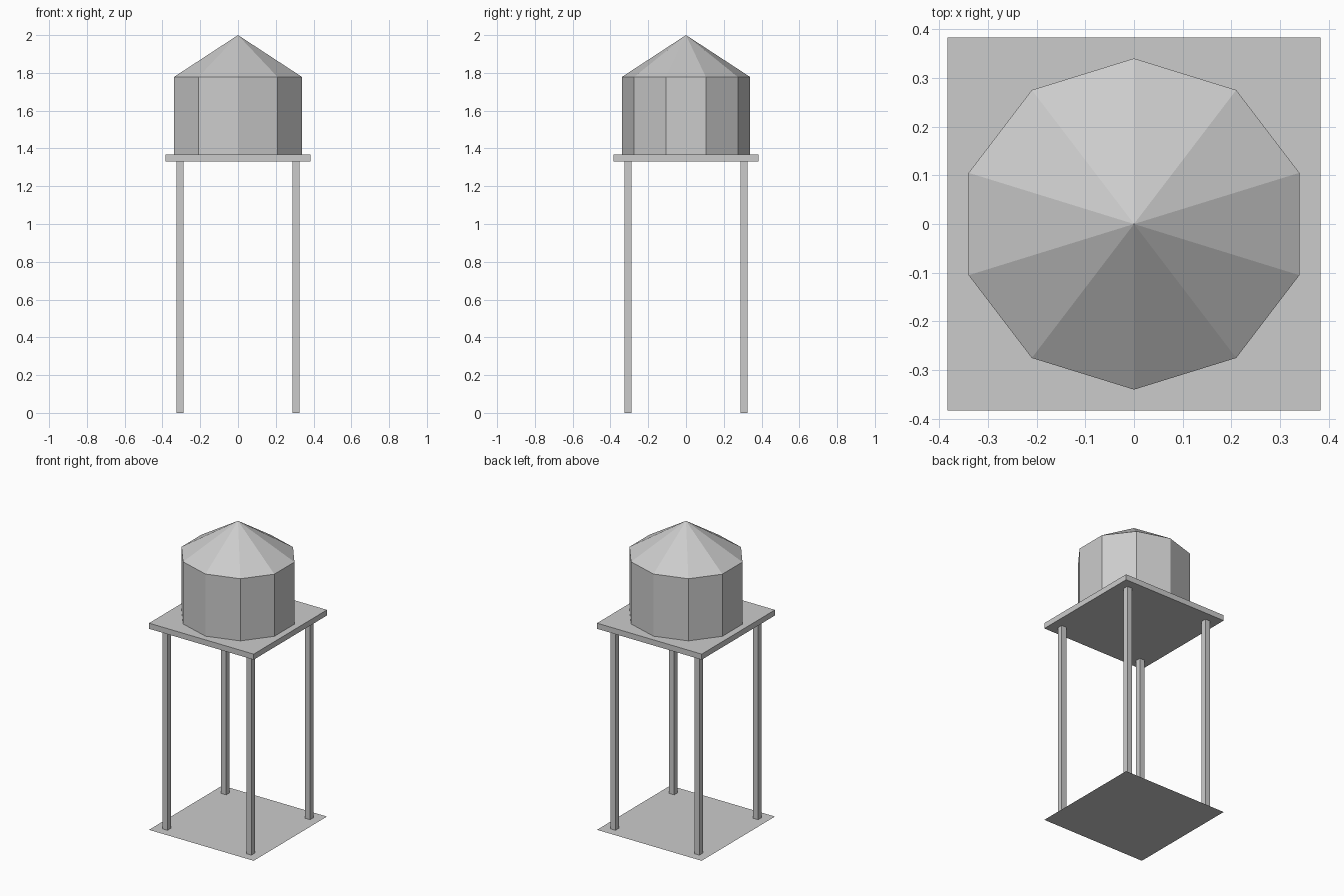
import bpy

if "Cube" in bpy.data.objects:
    bpy.data.objects.remove(bpy.data.objects["Cube"])

HALF = 0.383                    # half width of platform and base
DECK_Z, DECK_TOP = 1.33, 1.367  # platform underside and top
EAVE_Z, PEAK_Z = 1.778, 2.0
RX, RY = 0.357, 0.34            # ten-sided tank radii
LEG_POS, LEG_W = 0.307, 0.037


def box(name, x, y, z0, z1, width):
    bpy.ops.mesh.primitive_cube_add(size=1, location=(x, y, (z0 + z1) / 2))
    obj = bpy.context.object
    obj.name = name
    obj.scale = (width, width, z1 - z0)
    bpy.ops.object.transform_apply(location=False, rotation=False, scale=True)
    return obj


def ten_sided(name, z0, z1, top_radius):
    bpy.ops.mesh.primitive_cone_add(vertices=10, radius1=1, radius2=top_radius,
                                    depth=z1 - z0, end_fill_type='NOTHING',
                                    location=(0, 0, (z0 + z1) / 2))
    obj = bpy.context.object
    obj.name = name
    obj.scale = (RX, RY, 1)
    bpy.ops.object.transform_apply(location=False, rotation=False, scale=True)
    return obj


# Flat ground sheet under the legs
bpy.ops.mesh.primitive_plane_add(size=2 * HALF, location=(0, 0, 0))
bpy.context.object.name = "base_sheet"

# Four square legs
for side, sx in (("left", -1), ("right", 1)):
    for end, sy in (("front", -1), ("back", 1)):
        box(f"{end}_{side}_leg", sx * LEG_POS, sy * LEG_POS, 0, DECK_Z, LEG_W)

# Platform
box("platform", 0, 0, DECK_Z, DECK_TOP, 2 * HALF)

# Tank wall and pointed roof
ten_sided("tank_wall", DECK_TOP, EAVE_Z, 1)
ten_sided("tank_roof", EAVE_Z, PEAK_Z, 0)
